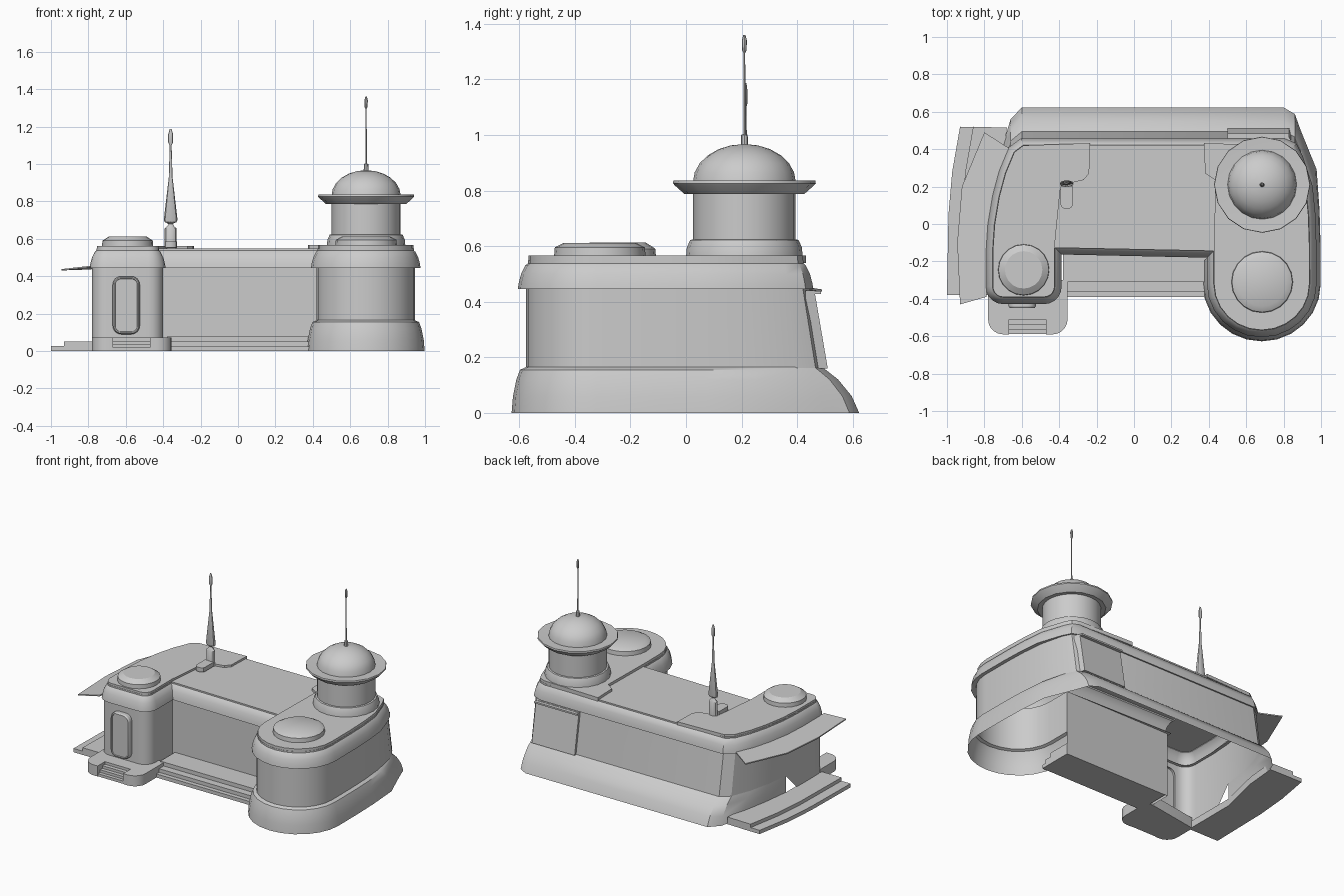
import bpy, bmesh
from math import sin, cos, radians, pi
from mathutils import Vector

if "Cube" in bpy.data.objects:
    bpy.data.objects.remove(bpy.data.objects["Cube"])

def loft(name, rings, closed=True, bottom=True, top=True, angle=30):
    """Skin a list of equal-length point rings, counter-clockwise, bottom to top."""
    bm = bmesh.new()
    vs = [[bm.verts.new(p) for p in r] for r in rings]
    n = len(rings[0])
    for a, b in zip(vs, vs[1:]):
        for i in range(n if closed else n - 1):
            j = (i + 1) % n
            bm.faces.new((a[i], a[j], b[j], b[i]))
    if bottom:
        bm.faces.new(vs[0][::-1])
    if top:
        bm.faces.new(vs[-1])
    me = bpy.data.meshes.new(name)
    bm.to_mesh(me)
    bm.free()
    ob = bpy.data.objects.new(name, me)
    bpy.context.collection.objects.link(ob)
    bpy.ops.object.select_all(action='DESELECT')
    ob.select_set(True)
    bpy.context.view_layer.objects.active = ob
    bpy.ops.object.shade_smooth_by_angle(angle=radians(angle))
    return ob

def arc(cx, cy, rx, ry, a0, a1, n):
    return [(cx + rx * cos(radians(a0 + (a1 - a0) * i / n)),
             cy + ry * sin(radians(a0 + (a1 - a0) * i / n))) for i in range(n + 1)]

def prism(name, pts, z0, z1):
    return loft(name, [[(x, y, z) for x, y in pts] for z in (z0, z1)])

def box(name, x0, x1, y0, y1, z0, z1):
    return prism(name, [(x0, y0), (x1, y0), (x1, y1), (x0, y1)], z0, z1)

def lathe(name, cx, cy, profile, n=16, sy=1.0):
    return loft(name, [[(cx + r * cos(2 * pi * i / n), cy + sy * r * sin(2 * pi * i / n), z)
                        for i in range(n)] for r, z in profile], angle=32)

def offset(pts, dist):
    """Mitred outward offset of a closed outline; dist is a function of x, y."""
    out = []
    for i, p in enumerate(pts):
        p, a, b = Vector(p), Vector(pts[i - 1]), Vector(pts[(i + 1) % len(pts)])
        d1, d2 = (p - a).normalized(), (b - p).normalized()
        n1, n2 = Vector((d1.y, -d1.x)), Vector((d2.y, -d2.x))
        m = (n1 + n2) / (1 + n1.dot(n2))
        q = p + m * dist(p.x, p.y)
        out.append((q.x, q.y))
    return out

# U-shaped wall outline: right wing, back, left side, left wing, courtyard
plan = [(.42, -.15)] + arc(.683, -.32, .263, .255, 180, 360, 12)
plan += [(.945, -.1), (.94, .05), (.925, .2), (.89, .36), (.86, .42), (.80, .445)]
plan += [(-.60, .445), (-.66, .40), (-.71, .28), (-.745, .15), (-.77, 0)]
SK = len(plan)
plan += [(-.78, -.15)] + arc(-.70, -.335, .08, .08, 180, 270, 5)
plan += arc(-.48, -.335, .08, .08, 270, 360, 5) + [(-.40, -.15), (.419, -.15)]

def lean(pts, k):
    return [(x, y * k if y > 0 else y) for x, y in pts]

# Walls: the back leans inwards and starts above the skirt
low = [(x, y, .16 if i < SK else 0) for i, (x, y) in enumerate(lean(plan, 1.11))]
loft("walls", [low, [(x, y, .45) for x, y in plan]], bottom=False, top=False)

# Flared skirt around the right wing and the back
rings = []
for z, k, d in [(0, 1.40, .052), (.06, 1.34, .047), (.12, 1.23, .035), (.155, 1.13, .022), (.165, 1.10, 0)]:
    ring = lean(offset(plan, lambda x, y: d if x > .3 and y < .3 else 0), k)
    rings.append([(x, y, z) for x, y in ring[:SK]])
loft("skirt", rings, closed=False, bottom=False, top=False)

# Roof band with overhang
roof_plan = plan[:-1]
def band(d):
    return offset(roof_plan, lambda x, y: d + (.03 if x > .4 and y < .3 else .013))
rings = [[(x, y, z) for x, y in band(d)] for d, z in
         [(-.03, .45), (0, .445), (-.003, .465), (-.012, .50), (-.027, .53), (-.036, .538), (-.036, .548)]]
loft("roof", rings, bottom=False)

# Raised roof plates on both wings
lip = band(-.038)
right = [p for p in lip if p[0] > .3]
prism("right_roof_plate", right + [(.375, .432), (.38, .27), (.435, .235)], .54, .566)
left = [p for p in lip if p[0] < -.3]
prism("left_roof_plate", left + [(-.395, .18), (-.38, .21), (-.27, .235), (-.24, .27), (-.235, .432)], .54, .562)

# Low roof domes
lathe("right_roof_dome", .685, -.31, [(.165, .56), (.162, .595), (.13, .612)], 20)
lathe("left_roof_dome", -.59, -.245, [(.137, .56), (.135, .59), (.125, .597), (.10, .613)], 20)

# Turret with brim, dome and aerial
T = (.685, .21)
lathe("turret_base", *T, [(.21, .56), (.207, .595), (.195, .622), (.18, .625)], 20)
lathe("turret_drum", *T, [(.184, .6), (.184, .80)], 24)
lathe("turret_brim", *T, [(.18, .79), (.215, .787), (.25, .818), (.257, .826), (.255, .836), (.18, .832)], 16)
lathe("turret_dome", *T, [(.184 * cos(a * pi / 12) + .001, .83 + .137 * sin(a * pi / 12)) for a in range(7)], 20)
lathe("turret_aerial", *T, [(.013, .96), (.012, 1.0), (.004, 1.003), (.003, 1.295), (.008, 1.305),
                            (.009, 1.34), (.004, 1.36)], 8)

# Mast on the left plate
M = (-.36, .215)
lathe("mast_socket", *M, [(.032, .55), (.032, .655), (.018, .668), (.012, .68), (.03, .69)], 10, .6)
lathe("mast", *M, [(.03, .688), (.037, .70), (.010, .93), (.005, 1.10), (.013, 1.115), (.013, 1.16), (.005, 1.187)], 10, .5)
prism("mast_foot", arc(-.36, .105, .033, .025, 180, 360, 6) + [(-.327, .2), (-.393, .2)], .555, .585)

# Door with raised frame and inset panel
def door_ring(d, y):
    r = .045 - d
    pts = []
    for cx, cz, a in [(-.57, .355, 0), (-.625, .355, 90), (-.625, .135, 180), (-.57, .135, 270)]:
        pts += arc(cx, cz, r, r, a, a + 90, 4)
    return [(x, y, z) for x, z in pts]
loft("door", [door_ring(0, -.40), door_ring(0, -.44), door_ring(.006, -.45), door_ring(.012, -.45),
              door_ring(.014, -.444)], bottom=False)

# Landing in front of the door, notched for its stairs
landing = [(-.78, -.36)] + arc(-.70, -.51, .08, .08, 180, 270, 5)
landing += [(-.667, -.59), (-.667, -.51), (-.47, -.51), (-.47, -.59)]
landing += arc(-.435, -.51, .08, .08, 270, 360, 5) + [(-.355, -.30), (-.42, -.30)]
prism("door_landing", landing, 0, .073)
for i, y in enumerate((-.537, -.563, -.587)):
    box(f"door_step_{i}", -.667, -.47, y, -.505 - .027 * i, 0, .055 - .018 * i)

# Courtyard steps between the wings
for i, (y, z) in enumerate([(-.31, .077), (-.36, .05), (-.39, .025)]):
    box(f"court_step_{i}", -.38, .42, y, -.15 if i == 0 else y + .06, 0, z)

# Curved steps along the left side
for i, (d, z) in enumerate([(0, .026), (.07, .05)]):
    prism(f"side_step_{i}", [(-1 + d, -.38), (-.77, -.38), (-.77, 0), (-.70, .3), (-.68, .515),
                            (-.93 + d, .52), (-.972 + d, .28), (-.992 + d, .05)], 0, z)

# Thin awning over the left side
awn = [(-.93, -.43, .432), (-.79, -.39, .448), (-.77, -.15, .45), (-.74, .1, .45), (-.66, .40, .45),
       (-.80, .49, .436), (-.92, .2, .432), (-.945, -.1, .43)]
loft("awning", [awn, [(x, y, z + .008) for x, y, z in awn]])

# Leaning panel and its small ledge at the back right
loft("back_panel", [[(x, y, z) for x, y in [(.5, .44), (.85, .43), (.83, y1), (.5, y1)]]
                    for z, y1 in [(.16, .51), (.44, .462)]])
box("back_ledge", .5, .83, .43, .485, .427, .438)
